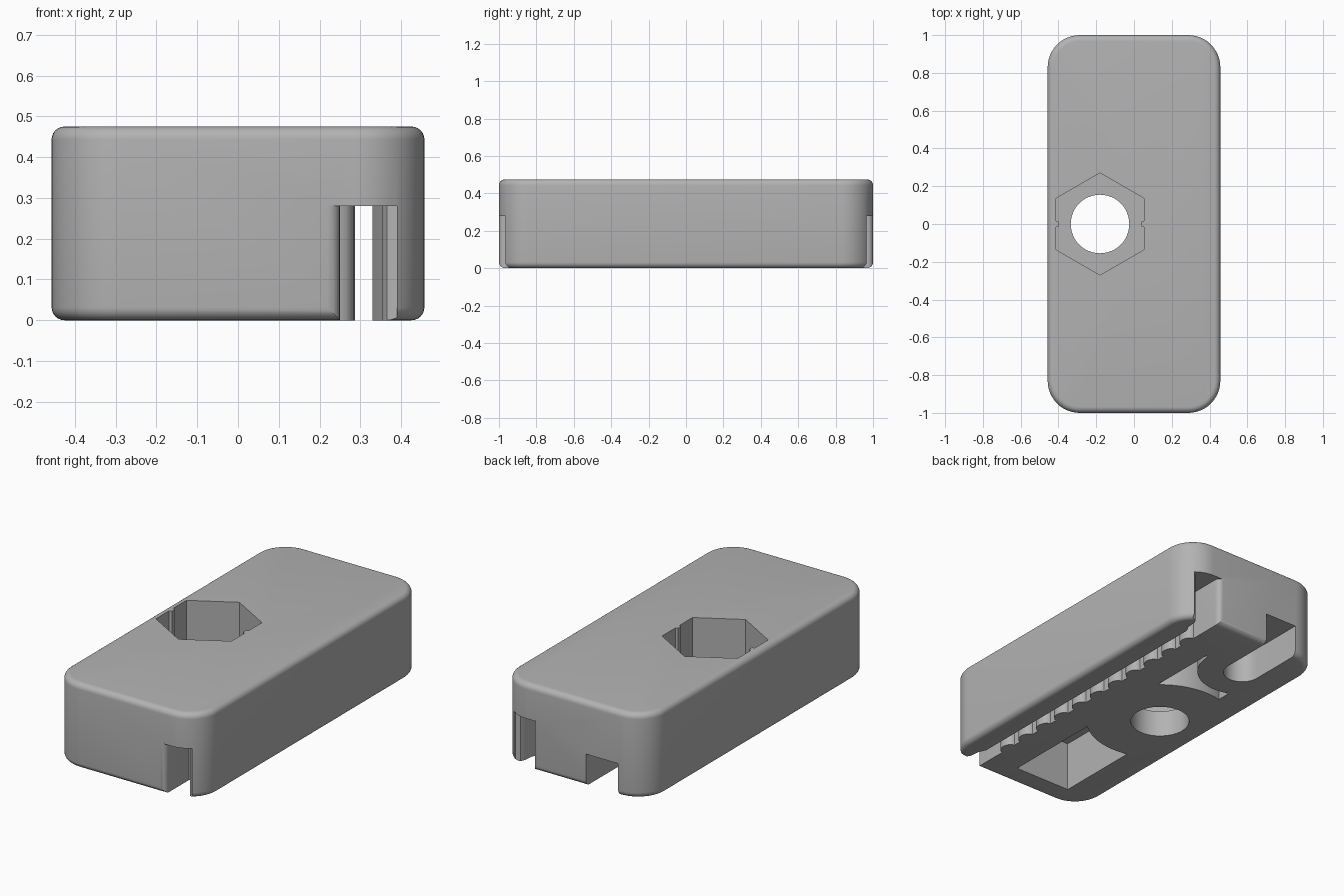
import bpy, bmesh, math
from math import sin, cos, pi

if "Cube" in bpy.data.objects:
    bpy.data.objects.remove(bpy.data.objects["Cube"])

HW, HL, HT = 0.457, 1.0, 0.475      # half width, half length, height
CORNER, FILLET = 0.17, 0.032        # plan corner radius, edge rounding
HX = -0.18                          # bolt axis in x
DEPTH = 0.28                        # depth of the underside recesses


def arc(cx, cy, r, a0, a1, n):
    return [(cx + r * cos(a0 + (a1 - a0) * i / n),
             cy + r * sin(a0 + (a1 - a0) * i / n)) for i in range(n + 1)]


def loft(name, rings):
    """Closed solid through stacked rings of equal point count."""
    bm = bmesh.new()
    vs = [[bm.verts.new((x, y, z)) for x, y in pts] for pts, z in rings]
    for a, b in zip(vs, vs[1:]):
        for i in range(len(a)):
            j = (i + 1) % len(a)
            bm.faces.new((a[i], a[j], b[j], b[i]))
    bm.faces.new(vs[0][::-1])
    bm.faces.new(vs[-1])
    bm.normal_update()
    if bm.calc_volume(signed=True) < 0:
        bmesh.ops.reverse_faces(bm, faces=bm.faces[:])
    me = bpy.data.meshes.new(name)
    bm.to_mesh(me)
    bm.free()
    ob = bpy.data.objects.new(name, me)
    bpy.context.collection.objects.link(ob)
    return ob


def outline(inset):
    r = CORNER - inset
    cx, cy = HW - CORNER, HL - CORNER
    pts = []
    for k, (sx, sy) in enumerate(((1, 1), (-1, 1), (-1, -1), (1, -1))):
        pts += arc(sx * cx, sy * cy, r, k * pi / 2, (k + 1) * pi / 2, 12)
    return pts


def cut(target, name, pts, z0, z1):
    """Subtract a prism; a failed solver leaves the part unchanged."""
    tool = loft(name, [(pts, z0), (pts, z1)])
    tool.hide_render = True
    for solver in ('EXACT', 'MANIFOLD'):
        mod = target.modifiers.new(name, 'BOOLEAN')
        mod.operation, mod.solver, mod.object = 'DIFFERENCE', solver, tool
        bpy.context.view_layer.update()
        graph = bpy.context.evaluated_depsgraph_get()
        result = bpy.data.meshes.new_from_object(target.evaluated_get(graph))
        target.modifiers.clear()
        if len(result.polygons) > 6:
            target.data = result
            break
    bpy.data.objects.remove(tool)


# Rounded block with filleted top and bottom rims
steps = [(FILLET * (1 - sin(t)), FILLET * (1 - cos(t)))
         for t in [i * pi / 12 for i in range(7)]]
rings = [(outline(i), z) for i, z in steps]
rings += [(outline(i), HT - z) for i, z in reversed(steps)]
body = loft("clamp_body", rings)

# Hexagonal nut recess with two small grip ribs
R, flat = 0.27, 0.27 * cos(pi / 6)
hexagon = []
for k in range(6):
    a = pi / 6 + k * pi / 3
    hexagon.append((HX + R * cos(a), R * sin(a)))
    if k in (2, 5):
        s = -1 if k == 2 else 1
        hexagon += [(HX + s * (flat - d), s * y)
                    for d, y in ((0, -0.018), (0.014, -0.012), (0.014, 0.012), (0, 0.018))]
cut(body, "nut_recess", hexagon, 0.15, 0.6)

# Bolt hole
cut(body, "bolt_hole", arc(HX, 0, 0.155, 0, 2 * pi, 48)[:-1], -0.1, 0.3)

# Toothed belt channel along the right side, flared at both ends
left = [(0.22, -1.1)] + arc(0.22, -0.97, 0.03, -pi / 2, 0, 5)
pitch, bump = 0.148, 0.037
for i in range(11):
    y = -0.74 + pitch * i
    left += [(0.25 + bump * sin(t), y - 0.05 * cos(t))
             for t in [k * pi / 8 for k in range(9)]]
left += arc(0.22, 0.97, 0.03, 0, pi / 2, 5) + [(0.22, 1.1)]
right = [(0.39, 1.1), (0.39, 0.95), (0.365, 0.945), (0.353, 0.92), (0.35, 0.87),
         (0.33, 0.83), (0.33, -0.83), (0.35, -0.87), (0.353, -0.92),
         (0.365, -0.945), (0.39, -0.95), (0.39, -1.1)]
cut(body, "belt_channel", left + right, -0.1, DEPTH)

# Two underside pockets around the round hub
x0, x1, hub = -0.27, 0.08, 0.39
a0 = math.acos((x0 - HX) / hub)
a1 = math.acos((x1 - HX) / hub)
cut(body, "front_pocket",
    [(x0, -0.87), (x1, -0.87)] + arc(HX, 0, hub, -a1, -a0, 16), -0.1, DEPTH)

ring, ry = 0.245, 0.69
b0 = -math.acos((x0 - HX) / ring)
cut(body, "back_pocket",
    arc(HX, 0, hub, a0, a1, 16) + [(x1, ry)] + arc(HX, ry, ring, 0, b0, 16),
    -0.1, DEPTH)

# Round-ended adjuster slot open to the back
cut(body, "adjuster_slot",
    arc(HX, 0.68, 0.1, pi, 2 * pi, 20) + [(HX + 0.1, 1.1), (HX - 0.1, 1.1)],
    -0.1, 0.18)

# Finish
mat = bpy.data.materials.new("mid_grey")
mat.diffuse_color = (0.45, 0.45, 0.45, 1)
mat.use_nodes = True
mat.node_tree.nodes["Principled BSDF"].inputs["Base Color"].default_value = mat.diffuse_color
body.data.materials.clear()
body.data.materials.append(mat)
for p in body.data.polygons:
    p.material_index = 0
bpy.context.view_layer.objects.active = body
body.select_set(True)
bpy.ops.object.shade_smooth_by_angle(angle=math.radians(30))
